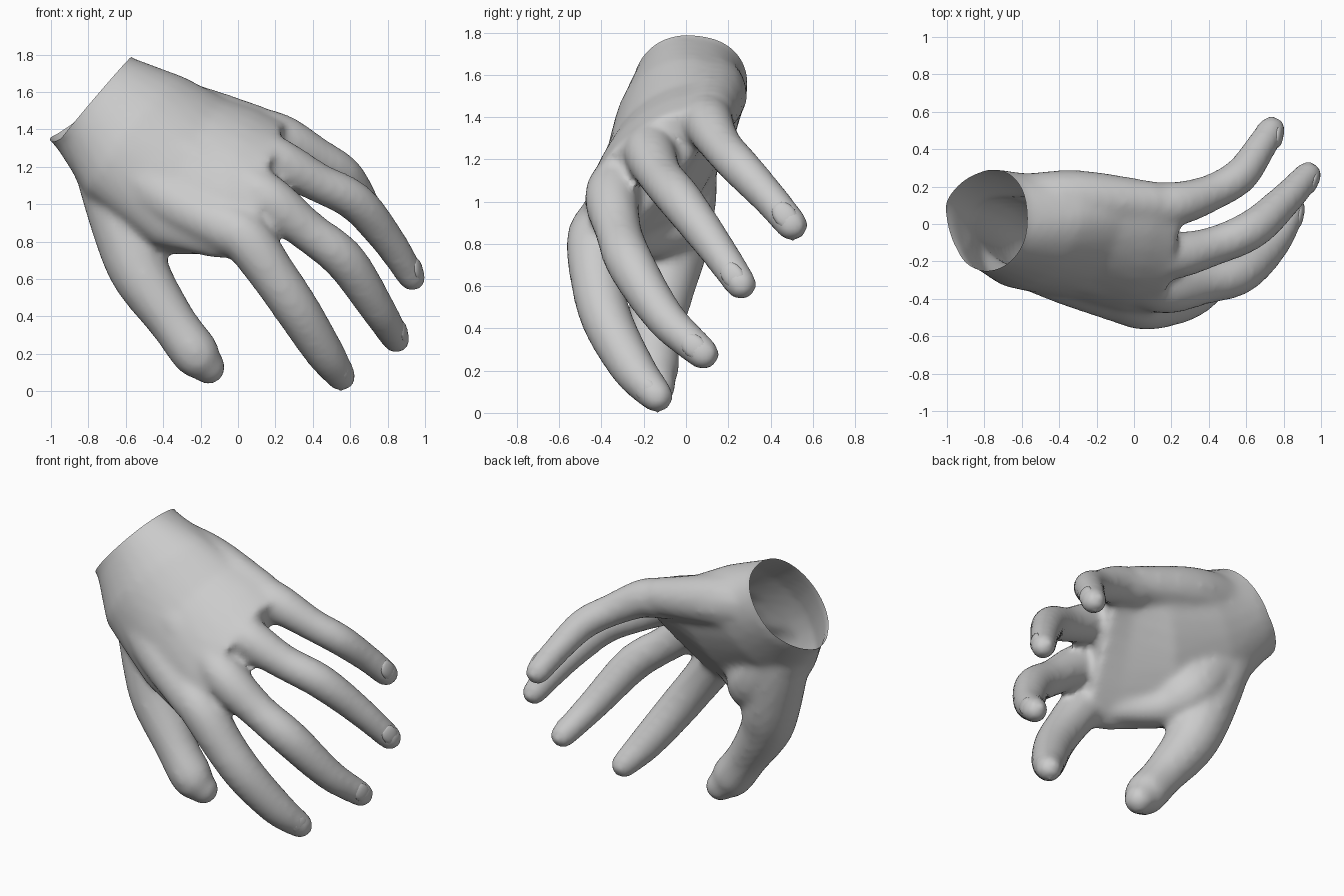
import bpy, bmesh, math
from mathutils import Vector as V, Matrix

if "Cube" in bpy.data.objects:
    bpy.data.objects.remove(bpy.data.objects["Cube"])

bm = bmesh.new()


def loft(rings):
    """Skin closed rings of points into a capped solid."""
    vr = [[bm.verts.new(p) for p in r] for r in rings]
    n = len(vr[0])
    for a, b in zip(vr, vr[1:]):
        for i in range(n):
            bm.faces.new((a[i], a[(i + 1) % n], b[(i + 1) % n], b[i]))
    bm.faces.new(vr[0][::-1])
    bm.faces.new(vr[-1])


def spline(pts, steps=5):
    """Catmull-Rom through 4D points (x, y, z, radius)."""
    p = [V(q) for q in pts]
    p = [2 * p[0] - p[1]] + p + [2 * p[-1] - p[-2]]
    out = []
    for i in range(1, len(p) - 2):
        a, b, c, d = p[i - 1:i + 3]
        for k in range(steps):
            t = k / steps
            out.append(0.5 * (2 * b + (c - a) * t + (2 * a - 5 * b + 4 * c - d) * t * t
                              + (3 * b - a - 3 * c + d) * t ** 3))
    return out + [p[-2]]


def tube(pts, grow=0.0, sides=14):
    """Round-ended tube along a path, used for each finger."""
    s = spline(pts)
    pos = [q.to_3d() for q in s]
    rad = [q[3] + grow for q in s]
    rings, u = [], V((0.3, -0.8, 0.5))

    def ring(c, r):
        w = d.cross(u)
        return [c + r * (math.cos(a) * u + math.sin(a) * w)
                for a in (2 * math.pi * i / sides for i in range(sides))]
    for i, c in enumerate(pos):
        d = (pos[min(i + 1, len(pos) - 1)] - pos[max(i - 1, 0)]).normalized()
        u = (u - u.dot(d) * d).normalized()
        if i == 0:
            for a in (80, 55, 28):
                a = math.radians(a)
                rings.append(ring(c - d * rad[0] * math.sin(a), rad[0] * math.cos(a)))
        rings.append(ring(c, rad[i]))
    for a in (25, 45, 65, 82):
        a = math.radians(a)
        rings.append(ring(c + d * rad[-1] * math.sin(a), rad[-1] * math.cos(a)))
    loft(rings)
    return pos[-1], d, rad[-1]


# palm: sections given by thumb-side edge, little-finger edge, half thickness, bow
sections = [
    ((-1.12, 0.00, 1.47), (-0.76, 0.06, 1.95), 0.27, 0.00),
    ((-0.94, -0.02, 1.29), (-0.57, 0.06, 1.78), 0.27, 0.00),
    ((-0.81, -0.16, 1.05), (-0.28, 0.11, 1.66), 0.25, 0.06),
    ((-0.45, -0.28, 0.79), (-0.05, 0.12, 1.54), 0.19, 0.11),
    ((-0.12, -0.42, 0.72), (0.12, 0.12, 1.49), 0.14, 0.13),
    ((0.06, -0.45, 0.72), (0.26, 0.12, 1.42), 0.11, 0.14)]
mid = [(V(s[0]) + V(s[1])) / 2 for s in sections]
rings = []
for i, (p, q, t, bow) in enumerate(sections):
    half = (V(q) - V(p)) / 2
    along = mid[min(i + 1, 5)] - mid[max(i - 1, 0)]
    n = along.cross(half).normalized()
    ring = []
    for k in range(28):
        c, s = math.cos(2 * math.pi * k / 28), math.sin(2 * math.pi * k / 28)
        sq = math.copysign(abs(s) ** 0.85, s)
        b = bow if s > 0 else bow * (-0.1, -0.1, -0.1, 0.0, 0.2, 0.3)[i]
        ring.append(mid[i] + half * c + n * (t * sq + b * (1 - c * c)))
    rings.append(ring)
loft(rings)

# heel of the hand, and the bones behind index and middle knuckles
tube([(-0.60, 0.09, 1.55, 0.18), (-0.30, 0.13, 1.50, 0.16), (0.10, 0.11, 1.41, 0.12)])
tube([(-0.76, -0.08, 1.40, 0.17), (-0.42, -0.25, 1.07, 0.16), (-0.02, -0.41, 0.85, 0.14)])
tube([(-0.68, -0.06, 1.56, 0.16), (-0.36, -0.19, 1.29, 0.16), (0.06, -0.31, 1.08, 0.13)])
# ball of the thumb and the web towards the index finger
tube([(-0.66, -0.02, 1.20, 0.17), (-0.48, -0.05, 0.95, 0.18), (-0.34, -0.17, 0.85, 0.12),
      (-0.12, -0.33, 0.83, 0.10)])

# fingers: path with radius, then the direction the nail faces
fingers = {
    "thumb": ([(-0.76, 0.00, 1.32, 0.14), (-0.69, -0.02, 1.12, 0.16), (-0.58, -0.07, 0.80, 0.17),
               (-0.51, -0.11, 0.61, 0.152), (-0.35, -0.15, 0.37, 0.122), (-0.225, -0.16, 0.20, 0.122),
               (-0.16, -0.14, 0.13, 0.088)], (0.25, -1, 0.15)),
    "index": ([(-0.12, -0.38, 0.92, 0.12), (0.04, -0.43, 0.82, 0.13), (0.19, -0.42, 0.62, 0.12),
               (0.32, -0.37, 0.43, 0.115), (0.46, -0.25, 0.21, 0.10), (0.55, -0.14, 0.08, 0.075)],
              (0.7, -0.6, 0.2)),
    "middle": ([(0.00, -0.31, 1.13, 0.11), (0.17, -0.35, 1.02, 0.125), (0.37, -0.32, 0.86, 0.105),
                (0.57, -0.26, 0.70, 0.108), (0.74, -0.10, 0.45, 0.09), (0.845, 0.08, 0.28, 0.072)],
               (0.8, -0.4, 0.3)),
    "ring": ([(0.06, -0.15, 1.28, 0.11), (0.21, -0.17, 1.23, 0.12), (0.42, -0.12, 1.12, 0.10),
              (0.63, -0.03, 1.01, 0.10), (0.80, 0.12, 0.81, 0.085), (0.93, 0.26, 0.61, 0.070)],
             (0.8, -0.5, 0.4)),
    "little": ([(0.08, 0.10, 1.40, 0.12), (0.24, 0.11, 1.36, 0.112), (0.42, 0.17, 1.26, 0.093),
                (0.57, 0.26, 1.16, 0.09), (0.67, 0.40, 1.01, 0.078), (0.735, 0.50, 0.89, 0.072)],
               (0.7, -0.4, 0.6)),
}
tips = {name: (*tube(path, 0.007), V(face)) for name, (path, face) in fingers.items()}

# fuse everything into one skin and soften the joins
bmesh.ops.recalc_face_normals(bm, faces=bm.faces)
me = bpy.data.meshes.new("hand")
bm.to_mesh(me)
bm.free()
hand = bpy.data.objects.new("hand", me)
bpy.context.collection.objects.link(hand)
rm = hand.modifiers.new("fuse", 'REMESH')
rm.mode, rm.voxel_size = 'VOXEL', 0.022
sm = hand.modifiers.new("soften", 'SMOOTH')
sm.factor, sm.iterations = 0.5, 10
me = bpy.data.meshes.new_from_object(hand.evaluated_get(bpy.context.evaluated_depsgraph_get()))
hand.modifiers.clear()
hand.data = me

# open, hollow wrist with a flared lower lip
bm = bmesh.new()
bm.from_mesh(me)
cut = V((-0.76, 0.03, 0.645)).normalized()
bmesh.ops.bisect_plane(bm, geom=bm.verts[:] + bm.edges[:] + bm.faces[:], dist=1e-4,
                       plane_co=(-0.77, 0.05, 1.55), plane_no=cut, clear_outer=True)
lip = V((-0.95, 0.12, 1.31))
for v in bm.verts:
    f = max(0, 1 - (v.co - lip).length / 0.26)
    v.co += V((-0.05, 0.0, 0.03)) * f
bm.to_mesh(me)
bm.free()
me.shade_smooth()

# nails: flattened plates set into the finger tips
for name, (tip, d, r, face) in tips.items():
    up = (face - face.dot(d) * d).normalized()
    side = d.cross(up)
    bm = bmesh.new()
    bmesh.ops.create_uvsphere(bm, u_segments=16, v_segments=8, radius=1)
    rot = Matrix((side, up, d)).transposed().to_4x4()
    place = Matrix.Translation(tip + up * r * 0.68 - d * r * 0.45)
    tilt = Matrix.Rotation(math.radians(-12), 4, 'X')
    if (rot @ tilt @ V((0, 0, 1))).dot(up) > 0:  # lean toward the finger tip
        tilt.invert()
    size = Matrix.Diagonal((r * 0.68, r * 0.32, r * 0.95, 1))
    bm.transform(place @ rot @ tilt @ size)
    bmesh.ops.recalc_face_normals(bm, faces=bm.faces)
    nm = bpy.data.meshes.new(name + "_nail")
    bm.to_mesh(nm)
    bm.free()
    nm.shade_smooth()
    bpy.context.collection.objects.link(bpy.data.objects.new(name + "_nail", nm))
